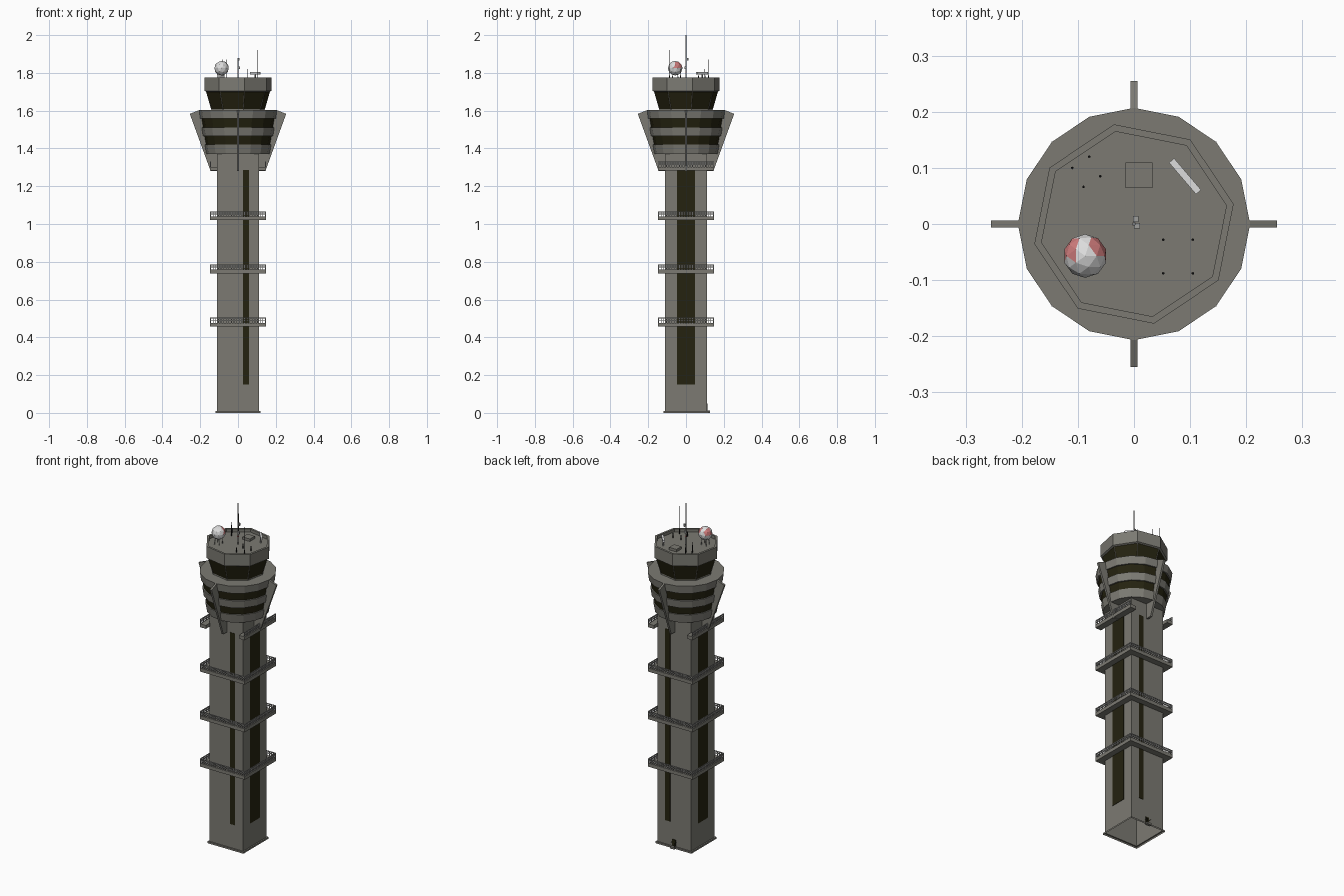
import bpy, bmesh, math
from mathutils import Matrix, Vector

if "Cube" in bpy.data.objects:
    bpy.data.objects.remove(bpy.data.objects["Cube"])


def mat(name, r, g, b):
    m = bpy.data.materials.new(name)
    m.diffuse_color = (r, g, b, 1)
    m.use_nodes = True
    m.node_tree.nodes["Principled BSDF"].inputs["Base Color"].default_value = m.diffuse_color
    return m


CONCRETE = mat("concrete grey", 0.2, 0.195, 0.17)
GLASS = mat("dark glass", 0.018, 0.016, 0.005)
STEEL = mat("light steel", 0.34, 0.34, 0.33)
WHITE = mat("white", 0.72, 0.72, 0.72)
RED = mat("faded red", 0.62, 0.2, 0.2)
BLACK = mat("black", 0.01, 0.01, 0.01)


def finish(name, bm, *mats):
    me = bpy.data.meshes.new(name)
    bm.to_mesh(me)
    bm.free()
    for m in mats:
        me.materials.append(m)
    ob = bpy.data.objects.new(name, me)
    bpy.context.collection.objects.link(ob)
    return ob


def add_box(bm, x0, x1, y0, y1, z0, z1):
    c = Vector(((x0 + x1) / 2, (y0 + y1) / 2, (z0 + z1) / 2))
    M = Matrix.Translation(c) @ Matrix.Diagonal((x1 - x0, y1 - y0, z1 - z0, 1))
    bmesh.ops.create_cube(bm, size=1, matrix=M)


def box(name, m, *dims):
    bm = bmesh.new()
    add_box(bm, *dims)
    return finish(name, bm, m)


def add_rod(bm, a, b, r, n=6):
    a, b = Vector(a), Vector(b)
    d = b - a
    M = Matrix.Translation((a + b) / 2) @ d.to_track_quat('Z', 'Y').to_matrix().to_4x4()
    bmesh.ops.create_cone(bm, cap_ends=True, segments=n, radius1=r, radius2=r,
                          depth=d.length, matrix=M)


def lathe(name, n, rot, profile, mats):
    """profile: (radius, z, material index of the band leading to the next point)"""
    bm = bmesh.new()
    rings = []
    for r, z, _ in profile:
        rings.append([bm.verts.new((r * math.cos(rot + 2 * math.pi * i / n),
                                    r * math.sin(rot + 2 * math.pi * i / n), z)) for i in range(n)])
    for k in range(len(rings) - 1):
        for i in range(n):
            j = (i + 1) % n
            f = bm.faces.new((rings[k][i], rings[k][j], rings[k + 1][j], rings[k + 1][i]))
            f.material_index = profile[k][2]
    bm.faces.new(rings[-1])
    return finish(name, bm, *mats)


# Shaft, open at the bottom, with a low plinth
S = 0.11
q = math.sqrt(2)
lathe("shaft", 4, math.pi / 4, [(0.118 * q, 0, 0), (0.118 * q, 0.01, 0),
                               (S * q, 0.01, 0), (S * q, 1.38, 0)], [CONCRETE])

# Tall window strips on the four faces
for s, side in ((-1, "front"), (1, "back")):
    box(side + "_window_strip", GLASS, 0.026, 0.058, s * S - 0.002, s * S + 0.002, 0.15, 1.285)
for s, side in ((-1, "left"), (1, "right")):
    box(side + "_window_strip", GLASS, s * S - 0.002, s * S + 0.002, -0.047, 0.047, 0.15, 1.285)


# Balconies: slab and railing along one side, rotated into place
def balcony(name, z, sides):
    W = 0.147
    slab, rail = bmesh.new(), bmesh.new()
    for a in sides:
        R = Matrix.Rotation(a, 4, 'Z')
        s, r = bmesh.new(), bmesh.new()
        add_box(s, S - 0.002, W, -W, W, z, z + 0.02)
        for h in (0.031, 0.042):
            add_box(r, W - 0.004, W, -W, W, z + h, z + h + 0.005)
        for i in range(22):
            y = -W + 0.002 + i * (2 * W - 0.004) / 21
            add_box(r, W - 0.004, W, y - 0.0018, y + 0.0018, z + 0.02, z + 0.045)
        for src, dst in ((s, slab), (r, rail)):
            src.transform(R)
            tmp = bpy.data.meshes.new("tmp")
            src.to_mesh(tmp)
            src.free()
            dst.from_mesh(tmp)
            bpy.data.meshes.remove(tmp)
    finish(name + "_slab", slab, CONCRETE)
    finish(name + "_railing", rail, STEEL)


for i, z in enumerate((0.457, 0.738, 1.02)):
    balcony("balcony_%d" % (i + 1), z, [k * math.pi / 2 for k in range(4)])
balcony("upper_balcony", 1.283, [0, math.pi])

# Sixteen-sided pod with two recessed window bands
lathe("pod", 16, 0, [
    (0.10, 1.37, 0), (0.168, 1.37, 0), (0.177, 1.42, 0), (0.170, 1.42, 1), (0.178, 1.465, 0),
    (0.186, 1.465, 0), (0.193, 1.51, 0), (0.185, 1.51, 1), (0.193, 1.558, 0),
    (0.201, 1.558, 0), (0.207, 1.603, 0)], [CONCRETE, GLASS])

# Eight-sided control cab with leaning glass, parapet and sunken roof
T8 = math.pi / 16
lathe("control_cab", 8, T8, [
    (0.143, 1.60, 0), (0.143, 1.61, 1), (0.171, 1.70, 0), (0.181, 1.705, 0), (0.181, 1.775, 0),
    (0.168, 1.775, 0), (0.168, 1.757, 0)], [CONCRETE, GLASS])
bm = bmesh.new()
for i in range(8):
    c, s = math.cos(T8 + i * math.pi / 4), math.sin(T8 + i * math.pi / 4)
    add_rod(bm, (0.143 * c, 0.143 * s, 1.607), (0.171 * c, 0.171 * s, 1.703), 0.002)
finish("cab_mullions", bm, CONCRETE)

# Four bracket fins
for k, side in enumerate(("right", "back", "left", "front")):
    bm = bmesh.new()
    prof = [(0.10, 1.28), (0.145, 1.28), (0.255, 1.583), (0.205, 1.603), (0.15, 1.595), (0.10, 1.39)]
    f = bm.faces.new([bm.verts.new((r, -0.006, z)) for r, z in prof])
    ext = bmesh.ops.extrude_face_region(bm, geom=[f])
    bmesh.ops.translate(bm, vec=(0, 0.012, 0),
                        verts=[v for v in ext["geom"] if isinstance(v, bmesh.types.BMVert)])
    bmesh.ops.recalc_face_normals(bm, faces=bm.faces)
    bm.transform(Matrix.Rotation(k * math.pi / 2, 4, 'Z'))
    finish(side + "_fin", bm, CONCRETE)

# Radome: faceted ball with red panels, on legs
RX, RY, RZ = -0.087, -0.057, 1.825
bm = bmesh.new()
bmesh.ops.create_icosphere(bm, subdivisions=2, radius=0.039, matrix=Matrix.Translation((RX, RY, RZ)))
for f in bm.faces:
    f.normal_update()
    n = f.normal
    f.material_index = int(abs(n.x) > 0.4 and n.y > -0.05 and n.z > 0.1)
finish("radome", bm, WHITE, RED)
bm = bmesh.new()
for a in range(4):
    c, s = math.cos(a * math.pi / 2 + 0.8), math.sin(a * math.pi / 2 + 0.8)
    add_rod(bm, (RX + 0.022 * c, RY + 0.022 * s, 1.757), (RX + 0.018 * c, RY + 0.018 * s, 1.797), 0.002)
finish("radome_legs", bm, STEEL)

# Central mast with small fittings
bm = bmesh.new()
add_rod(bm, (0, 0, 1.757), (0, 0, 1.88), 0.003)
add_rod(bm, (0, 0, 1.88), (0, 0, 2.0), 0.0015)
finish("mast", bm, STEEL)
box("mast_fitting_low", STEEL, 0, 0.011, -0.008, 0.002, 1.82, 1.835)
box("mast_fitting_high", STEEL, -0.002, 0.008, 0.004, 0.014, 1.865, 1.88)
box("mast_lamp", RED, -0.003, 0.003, -0.003, 0.003, 1.80, 1.808)

# Whip antennas with black bases
bm, bases = bmesh.new(), bmesh.new()
for x, y, top in ((-0.08, 0.12, 1.87), (-0.11, 0.10, 1.82), (-0.06, 0.085, 1.87), (-0.09, 0.066, 1.82),
                  (0.052, -0.028, 1.82), (0.105, -0.028, 1.82), (0.052, -0.088, 1.82), (0.105, -0.088, 1.92)):
    add_rod(bm, (x, y, 1.757), (x, y, top), 0.001)
    add_rod(bases, (x, y, 1.757), (x, y, 1.785), 0.0025)
finish("whip_antennas", bm, BLACK)
finish("antenna_bases", bases, BLACK)

# Roof hatch and rotating radar bar
box("roof_hatch", CONCRETE, -0.015, 0.033, 0.064, 0.11, 1.755, 1.772)
bm = bmesh.new()
add_rod(bm, (0.091, 0.085, 1.757), (0.091, 0.085, 1.795), 0.004)
finish("radar_post", bm, STEEL)
bar = box("radar_bar", WHITE, -0.037, 0.037, -0.006, 0.006, -0.006, 0.006)
bar.location = (0.091, 0.085, 1.798)
bar.rotation_euler = (0, 0, math.radians(-49.5))

# Back door with step and handrails
box("back_door", GLASS, -0.011, 0.011, S, S + 0.003, 0.012, 0.05)
box("door_step", CONCRETE, -0.014, 0.014, S, 0.128, 0, 0.012)
bm = bmesh.new()
for x in (-0.013, 0.013):
    add_rod(bm, (x, 0.127, 0.01), (x, 0.127, 0.034), 0.001)
    add_rod(bm, (x, S, 0.034), (x, 0.127, 0.034), 0.001)
finish("door_handrails", bm, BLACK)
